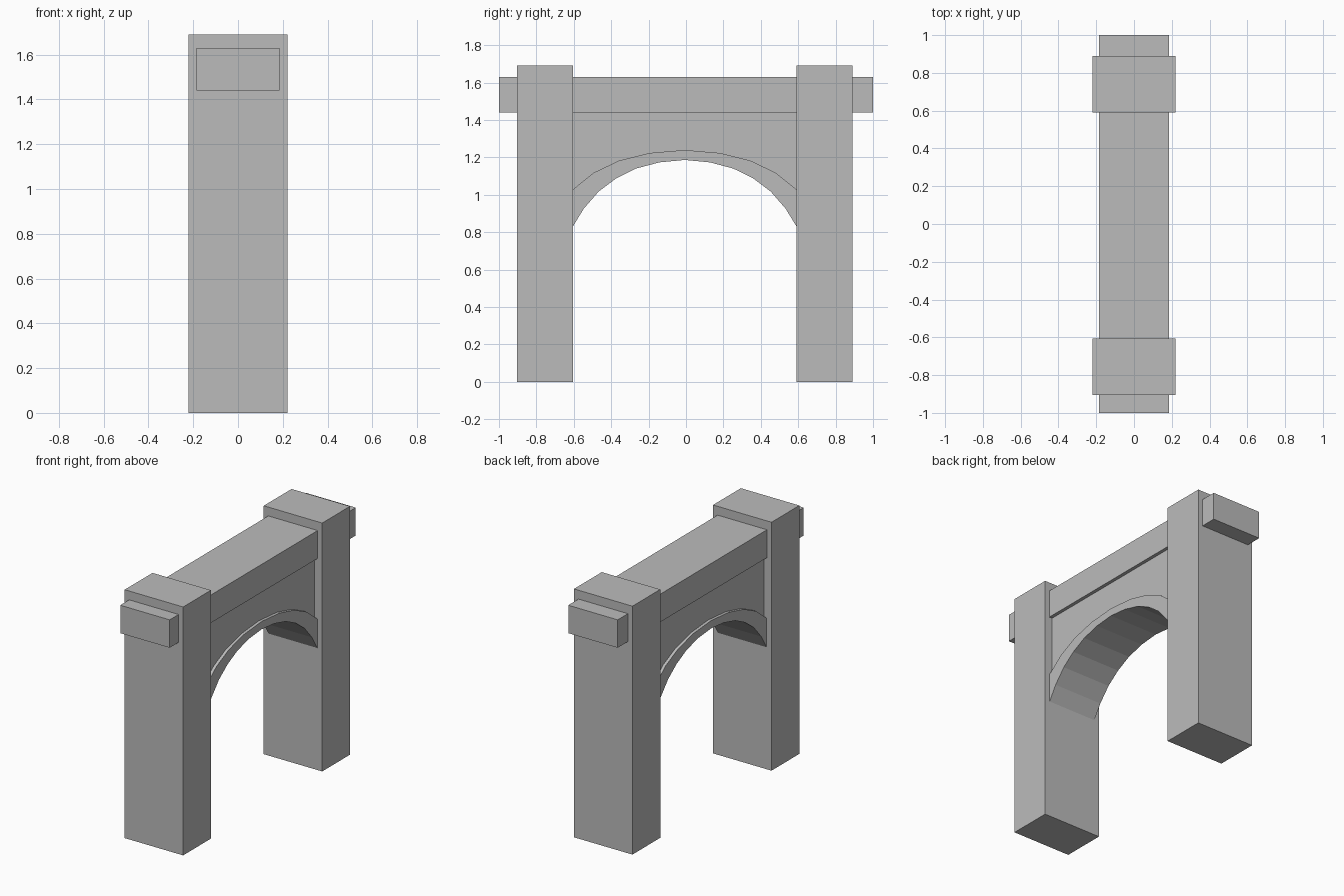
import bpy, bmesh

if "Cube" in bpy.data.objects:
    bpy.data.objects.remove(bpy.data.objects["Cube"])

stone = bpy.data.materials.new("grey stone")
stone.diffuse_color = (0.5, 0.5, 0.5, 1)
stone.use_nodes = True
stone.node_tree.nodes["Principled BSDF"].inputs["Base Color"].default_value = stone.diffuse_color

MID = -0.007  # centre of the opening along y


def prism(name, profile, half_width):
    """Extrude a (y, z) profile across x, centred on x = 0."""
    bm = bmesh.new()
    face = bm.faces.new([bm.verts.new((-half_width, y, z)) for y, z in profile])
    out = bmesh.ops.extrude_face_region(bm, geom=[face])
    moved = [v for v in out["geom"] if isinstance(v, bmesh.types.BMVert)]
    bmesh.ops.translate(bm, vec=(2 * half_width, 0, 0), verts=moved)
    bmesh.ops.recalc_face_normals(bm, faces=bm.faces)
    mesh = bpy.data.meshes.new(name)
    bm.to_mesh(mesh)
    bm.free()
    mesh.materials.append(stone)
    obj = bpy.data.objects.new(name, mesh)
    bpy.context.collection.objects.link(obj)
    return obj


def block(name, y0, y1, z0, z1, half_width):
    return prism(name, [(y0, z0), (y1, z0), (y1, z1), (y0, z1)], half_width)


def mirrored(half):
    """Full arch line from its half, which starts at the crown."""
    left = [(MID - d, z) for d, z in reversed(half)]
    return left + [(MID + d, z) for d, z in half[1:]]


# Arch lines, from crown to springing
inner = mirrored([(0, 1.186), (0.135, 1.173), (0.26, 1.14), (0.367, 1.087),
                  (0.46, 1.017), (0.54, 0.925), (0.598, 0.83)])
outer = mirrored([(0, 1.239), (0.19, 1.223), (0.352, 1.182),
                  (0.486, 1.118), (0.598, 1.028)])

# Pillars
for name, side in (("front_pillar", -1), ("back_pillar", 1)):
    a, b = sorted((MID + side * 0.598, MID + side * 0.897))
    block(name, a, b, 0, 1.69, 0.22)

# Lintel beam running through both pillars
block("lintel_beam", -1, 1, 1.44, 1.63, 0.186)

# Recessed wall between the arch and the beam
prism("spandrel_wall", outer + [(MID + 0.598, 1.44), (MID - 0.598, 1.44)], 0.163)

# Raised arch band
prism("arch_band", inner + outer[::-1], 0.183)
